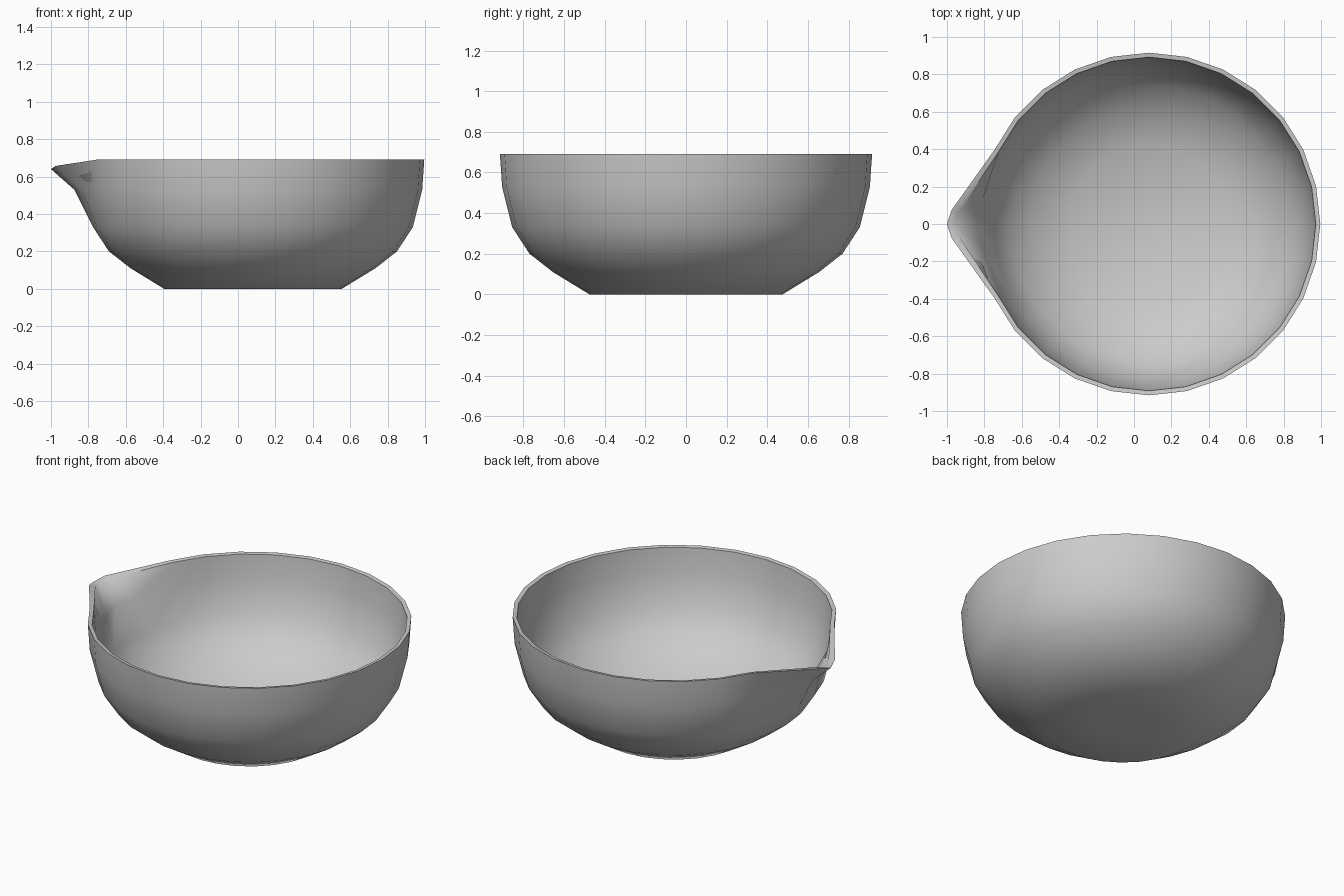
import bpy, bmesh, math

if "Cube" in bpy.data.objects:
    bpy.data.objects.remove(bpy.data.objects["Cube"])

SEG = 28          # sides of the bowl
CX = 0.08         # bowl axis, shifted by the spout
SPOUT = SEG // 2  # index of the column pointing to -x

# Profile (radius, height): outside from base centre up, then inside back down
OUTER = [(0.17, 0), (0.475, 0), (0.655, 0.11), (0.77, 0.20),
         (0.855, 0.33), (0.905, 0.53), (0.916, 0.692)]
INNER = [(0.892, 0.688), (0.88, 0.535), (0.83, 0.345), (0.745, 0.222),
         (0.63, 0.137), (0.43, 0.028)]

# Spout: ring index -> (tip x, tip z, side x, side y, side z)
SPOUT_PULL = {
    5: (-0.875, 0.53, -0.835, 0.14, 0.53),
    6: (-1.0, 0.64, -0.975, 0.075, 0.657),
    7: (-0.965, 0.637, -0.94, 0.062, 0.652),
    8: (-0.845, 0.54, -0.81, 0.13, 0.537),
}


def ring_point(ring, r, z, k):
    """Point on a ring, pulled outwards where the spout is."""
    off = k - SPOUT
    if ring in SPOUT_PULL and abs(off) <= 1:
        tx, tz, sx, sy, sz = SPOUT_PULL[ring]
        return (tx, 0, tz) if off == 0 else (sx, -off * sy, sz)
    a = 2 * math.pi * k / SEG
    return (CX + r * math.cos(a), r * math.sin(a), z)


# Bowl with pouring spout
bm = bmesh.new()
rings = []
for i, (r, z) in enumerate(OUTER + INNER):
    rings.append([bm.verts.new(ring_point(i, r, z, k)) for k in range(SEG)])
for lower, upper in zip(rings, rings[1:]):
    for k in range(SEG):
        n = (k + 1) % SEG
        bm.faces.new((lower[k], lower[n], upper[n], upper[k]))

# Base disc and inside floor
bm.faces.new(rings[0][::-1])
bm.faces.new(rings[-1])
bmesh.ops.recalc_face_normals(bm, faces=bm.faces)

mesh = bpy.data.meshes.new("spouted_bowl")
bm.to_mesh(mesh)
bm.free()
bowl = bpy.data.objects.new("spouted_bowl", mesh)
bpy.context.collection.objects.link(bowl)
bpy.context.view_layer.objects.active = bowl
bowl.select_set(True)
bpy.ops.object.shade_smooth_by_angle(angle=math.radians(60))
